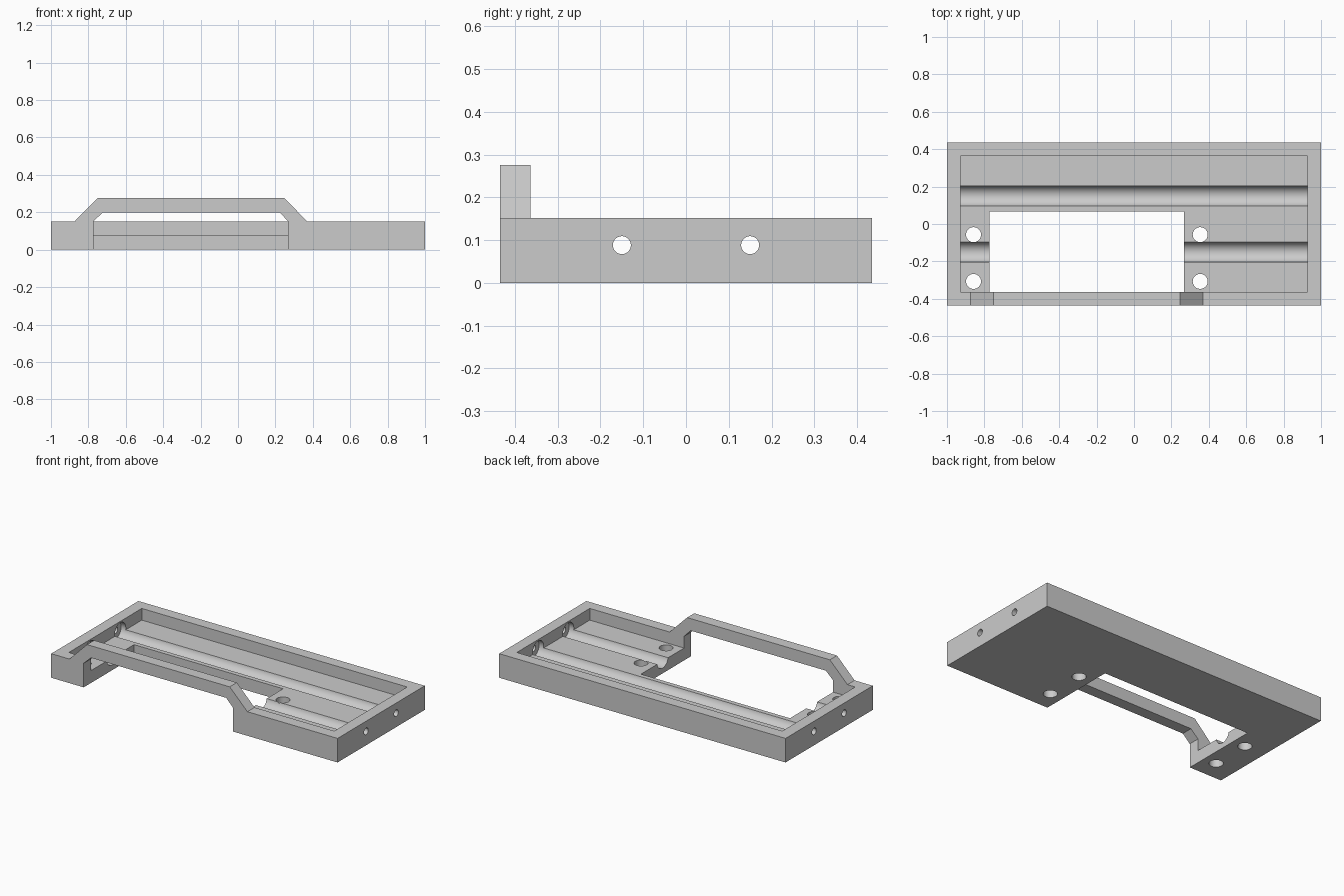
import bpy, bmesh, math
from mathutils import Matrix

if "Cube" in bpy.data.objects:
    bpy.data.objects.remove(bpy.data.objects["Cube"], do_unlink=True)

grey = bpy.data.materials.new("plain_grey")
grey.use_nodes = True
colour = (0.6, 0.6, 0.6, 1)
grey.diffuse_color = colour
grey.node_tree.nodes["Principled BSDF"].inputs["Base Color"].default_value = colour

HALF_Y, INNER_X, INNER_Y = 0.435, 0.927, 0.364
RIM, FLOOR = 0.152, 0.078
ROD_Y, ROD_Z = 0.15, 0.088


def finish(name, bm):
    bmesh.ops.recalc_face_normals(bm, faces=bm.faces)
    mesh = bpy.data.meshes.new(name)
    bm.to_mesh(mesh)
    bm.free()
    mesh.materials.append(grey)
    ob = bpy.data.objects.new(name, mesh)
    bpy.context.collection.objects.link(ob)
    return ob


def prism(name, outline, y0, y1):
    """Extrude an x-z outline along y."""
    bm = bmesh.new()
    face = bm.faces.new([bm.verts.new((x, y0, z)) for x, z in outline])
    new = bmesh.ops.extrude_face_region(bm, geom=[face])["geom"]
    bmesh.ops.translate(bm, vec=(0, y1 - y0, 0),
                        verts=[v for v in new if isinstance(v, bmesh.types.BMVert)])
    return finish(name, bm)


def block(name, x, z0, z1, y0, y1):
    return prism(name, [(-x, z0), (x, z0), (x, z1), (-x, z1)], y0, y1)


def cylinder(name, radius, length, centre, along_x):
    bm = bmesh.new()
    turn = Matrix.Rotation(math.pi / 2, 4, "Y") if along_x else Matrix()
    bmesh.ops.create_cone(bm, cap_ends=True, segments=48, radius1=radius, radius2=radius,
                          depth=length, matrix=Matrix.Translation(centre) @ turn)
    return finish(name, bm)


# Tray outline with the raised bridge along the front wall
tray = prism("tray", [(-1, 0), (1, 0), (1, RIM), (0.37, RIM), (0.247, 0.276),
                      (-0.75, 0.276), (-0.873, RIM), (-1, RIM)], -HALF_Y, HALF_Y)

# Keep the bridge on the front wall only, then hollow the pocket
cutters = [
    block("trim_cutter", 1.2, RIM, 0.5, -INNER_Y, 0.6),
    block("pocket_cutter", INNER_X, FLOOR, 0.4, -INNER_Y, INNER_Y),
    prism("opening_cutter", [(-0.773, -0.1), (0.268, -0.1), (0.268, RIM),
                             (0.222, 0.2), (-0.722, 0.2), (-0.773, RIM)], -0.6, 0.067),
]

# Rod grooves with end sockets, and small holes through the end walls
for y in (-ROD_Y, ROD_Y):
    cutters.append(cylinder("groove_cutter", 0.055, 1.92, (0, y, ROD_Z), True))
    cutters.append(cylinder("end_hole_cutter", 0.021, 2.4, (0, y, ROD_Z), True))

# Mounting holes through the floor
for x in (-0.858, 0.354):
    for y in (-0.057, -0.307):
        cutters.append(cylinder("mount_hole_cutter", 0.04, 0.6, (x, y, 0), False))

bpy.context.view_layer.objects.active = tray
tray.select_set(True)
for cutter in cutters:
    mod = tray.modifiers.new("cut", "BOOLEAN")
    mod.operation, mod.solver, mod.object = "DIFFERENCE", "EXACT", cutter
    bpy.ops.object.modifier_apply(modifier=mod.name)
    bpy.data.objects.remove(cutter, do_unlink=True)

bpy.ops.object.shade_smooth_by_angle(angle=math.radians(30))
